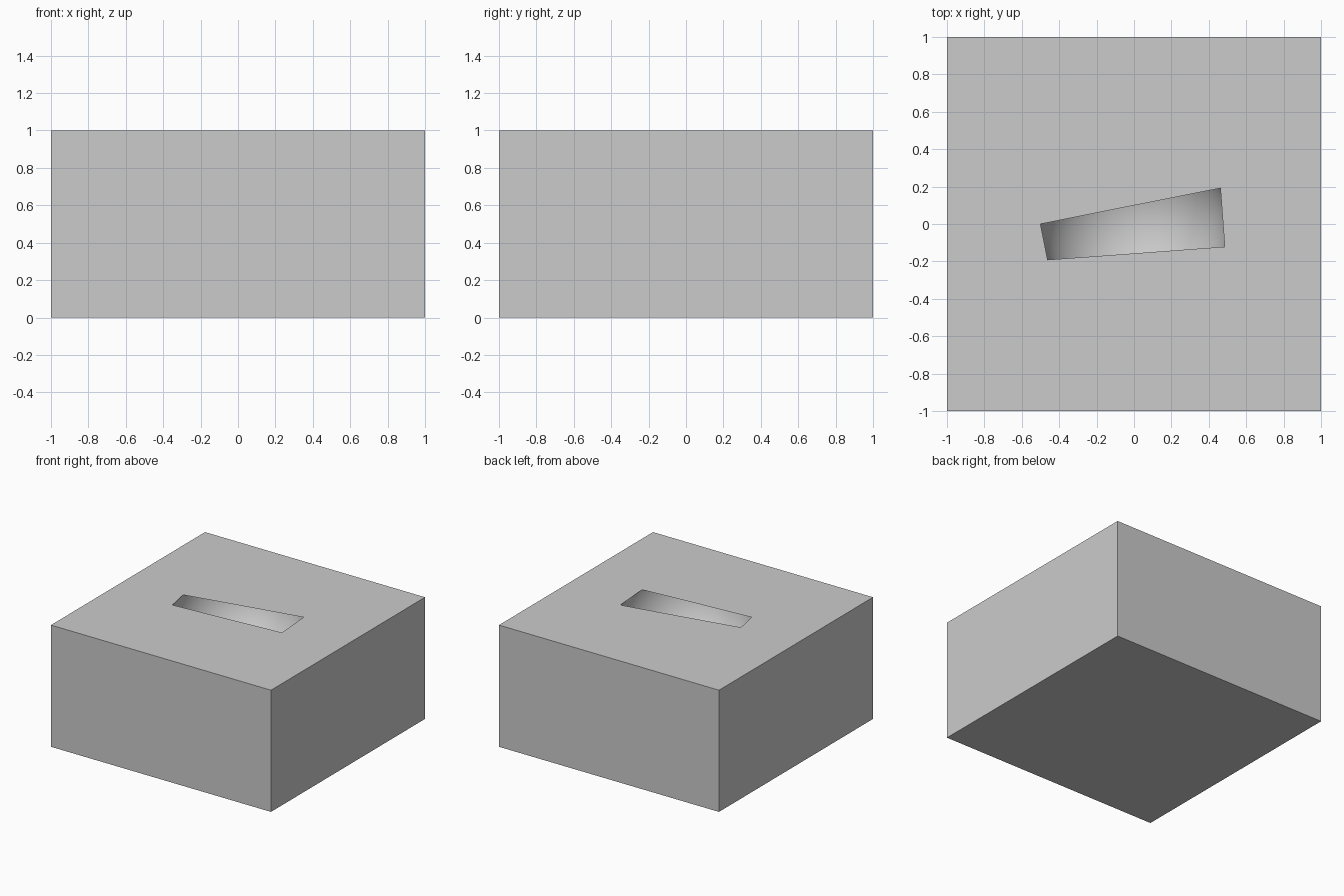
import bpy, bmesh
from math import radians, sin, cos

if "Cube" in bpy.data.objects:
    bpy.data.objects.remove(bpy.data.objects["Cube"])

R = 0.5  # bowl radius; the slot corners lie on its rim


def add_object(name, bm):
    mesh = bpy.data.meshes.new(name)
    bm.to_mesh(mesh)
    bm.free()
    obj = bpy.data.objects.new(name, mesh)
    bpy.context.collection.objects.link(obj)
    return obj


# Block: box whose top face has a four-cornered slot
bm = bmesh.new()
corners = [(-1, -1), (1, -1), (1, 1), (-1, 1)]
base = [bm.verts.new((x, y, 0)) for x, y in corners]
top = [bm.verts.new((x, y, 1)) for x, y in corners]
slot = [bm.verts.new((R * cos(radians(a)), R * sin(radians(a)), 1))
        for a in (202.5, -14.0625, 22.5, 180)]
bm.faces.new(base[::-1])
for i in range(4):
    j = (i + 1) % 4
    bm.faces.new((base[i], base[j], top[j], top[i]))
    bm.faces.new((top[i], top[j], slot[j], slot[i]))
add_object("block", bm)

# Hemispherical bowl under the slot, facing inward
bm = bmesh.new()
bmesh.ops.create_uvsphere(bm, u_segments=128, v_segments=64, radius=R)
bmesh.ops.delete(bm, geom=[v for v in bm.verts if v.co.z > 0.001], context='VERTS')
bmesh.ops.reverse_faces(bm, faces=bm.faces[:])
bmesh.ops.translate(bm, vec=(0, 0, 1), verts=bm.verts[:])
for f in bm.faces:
    f.smooth = True
add_object("bowl_cavity", bm)
